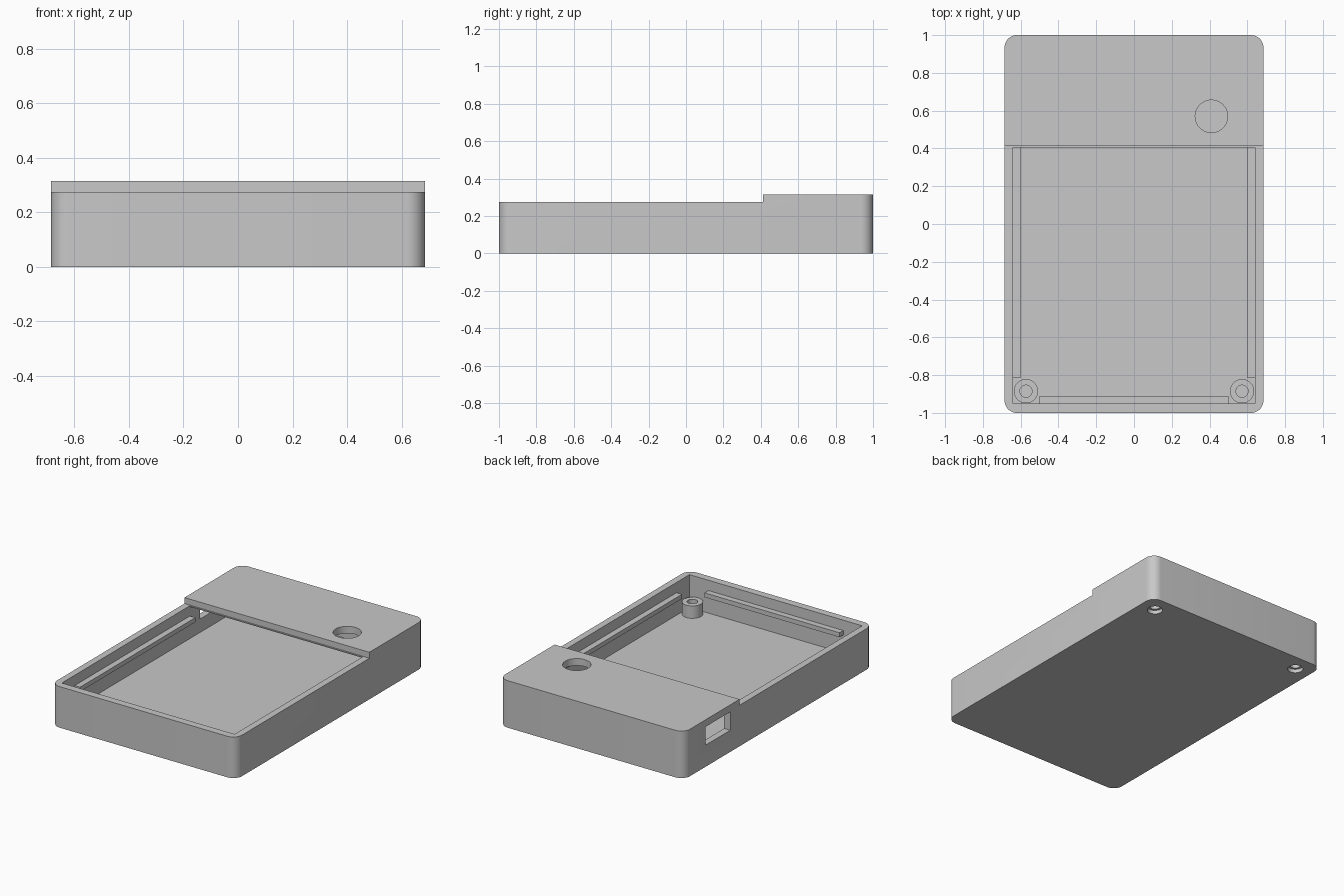
import bpy, bmesh, math
from mathutils import Vector

old = bpy.data.objects.get("Cube")
if old:
    bpy.data.objects.remove(old, do_unlink=True)

grey = bpy.data.materials.new("plain grey")
grey.use_nodes = True
colour = (0.58, 0.58, 0.58, 1)
grey.diffuse_color = colour
grey.node_tree.nodes["Principled BSDF"].inputs["Base Color"].default_value = colour

# Main dimensions
HALF_X, HALF_Y = 0.685, 1.0
LOW, ROOF_UNDER, HIGH = 0.275, 0.268, 0.315
FLOOR, STEP_Y, OPEN_Y = 0.055, 0.412, 0.405
IN_X, IN_Y = 0.64, 0.95
POST_X, POST_Y, POST_TOP = 0.572, 0.885, 0.138
RAIL_LOW, RAIL_HIGH = 0.176, 0.206


def finish(name, bm):
    mesh = bpy.data.meshes.new(name)
    bm.to_mesh(mesh)
    bm.free()
    mesh.materials.append(grey)
    obj = bpy.data.objects.new(name, mesh)
    bpy.context.collection.objects.link(obj)
    return obj


def box(name, lo, hi, corner=0):
    bm = bmesh.new()
    bmesh.ops.create_cube(bm, size=1)
    lo, hi = Vector(lo), Vector(hi)
    for v in bm.verts:
        v.co = (lo + hi) / 2 + v.co * (hi - lo)
    if corner:
        upright = [e for e in bm.edges
                   if abs(e.verts[0].co.z - e.verts[1].co.z) > 0.01]
        bmesh.ops.bevel(bm, geom=upright, offset=corner, segments=10,
                        profile=0.5, affect='EDGES')
    return finish(name, bm)


def cylinder(name, x, y, z0, z1, radius):
    bm = bmesh.new()
    bmesh.ops.create_cone(bm, cap_ends=True, segments=48, radius1=radius,
                          radius2=radius, depth=z1 - z0)
    bmesh.ops.translate(bm, verts=bm.verts, vec=(x, y, (z0 + z1) / 2))
    return finish(name, bm)


def activate(obj):
    bpy.ops.object.select_all(action='DESELECT')
    obj.select_set(True)
    bpy.context.view_layer.objects.active = obj


def cut(obj, cutter):
    mod = obj.modifiers.new("cut", 'BOOLEAN')
    mod.operation, mod.solver, mod.object = 'DIFFERENCE', 'EXACT', cutter
    activate(obj)
    bpy.ops.object.modifier_apply(modifier=mod.name)
    bpy.data.objects.remove(cutter, do_unlink=True)


# Case shell: rounded block, stepped down and open at the front, hollow under the roof
case = box("case_shell", (-HALF_X, -HALF_Y, 0), (HALF_X, HALF_Y, HIGH), 0.065)
cut(case, box("step_cutter", (-1, -2, LOW), (1, STEP_Y, 1)))
cut(case, box("cavity_cutter", (-IN_X, -IN_Y, FLOOR), (IN_X, IN_Y, ROOF_UNDER)))
cut(case, box("opening_cutter", (-IN_X, -IN_Y, FLOOR), (IN_X, OPEN_Y, HIGH)))

# Round opening in the roof and rectangular port in the right wall
cut(case, cylinder("roof_hole_cutter", 0.41, 0.57, 0.2, 0.5, 0.086))
cut(case, box("port_cutter", (-0.8, 0.51, 0.145), (-0.6, 0.77, ROOF_UNDER)))

for side, label in ((-1, "right"), (1, "left")):
    x = side * POST_X

    # Screw holes with wide recesses through the floor at the back
    cut(case, cylinder("recess_cutter", x, POST_Y, -0.1, 0.025, 0.048))
    cut(case, cylinder("floor_hole_cutter", x, POST_Y, -0.1, 0.1, 0.032))

    # Hollow screw posts in all four corners
    for end, place in ((-1, "front"), (1, "back")):
        y = end * POST_Y
        post = cylinder(f"{place}_{label}_screw_post", x, y, FLOOR, POST_TOP, 0.064)
        cut(post, cylinder("screw_hole_cutter", x, y, 0, 0.5, 0.032))
        activate(post)
        bpy.ops.object.shade_smooth_by_angle(angle=math.radians(30))

    # Side rail on the inner wall
    a, b = sorted((side * 0.60, side * IN_X))
    box(label + "_rail", (a, -0.815, RAIL_LOW), (b, OPEN_Y, RAIL_HIGH))

# Front rail
box("front_rail", (-0.5, -IN_Y, RAIL_LOW), (0.5, -0.91, RAIL_HIGH))

activate(case)
bpy.ops.object.shade_smooth_by_angle(angle=math.radians(30))
